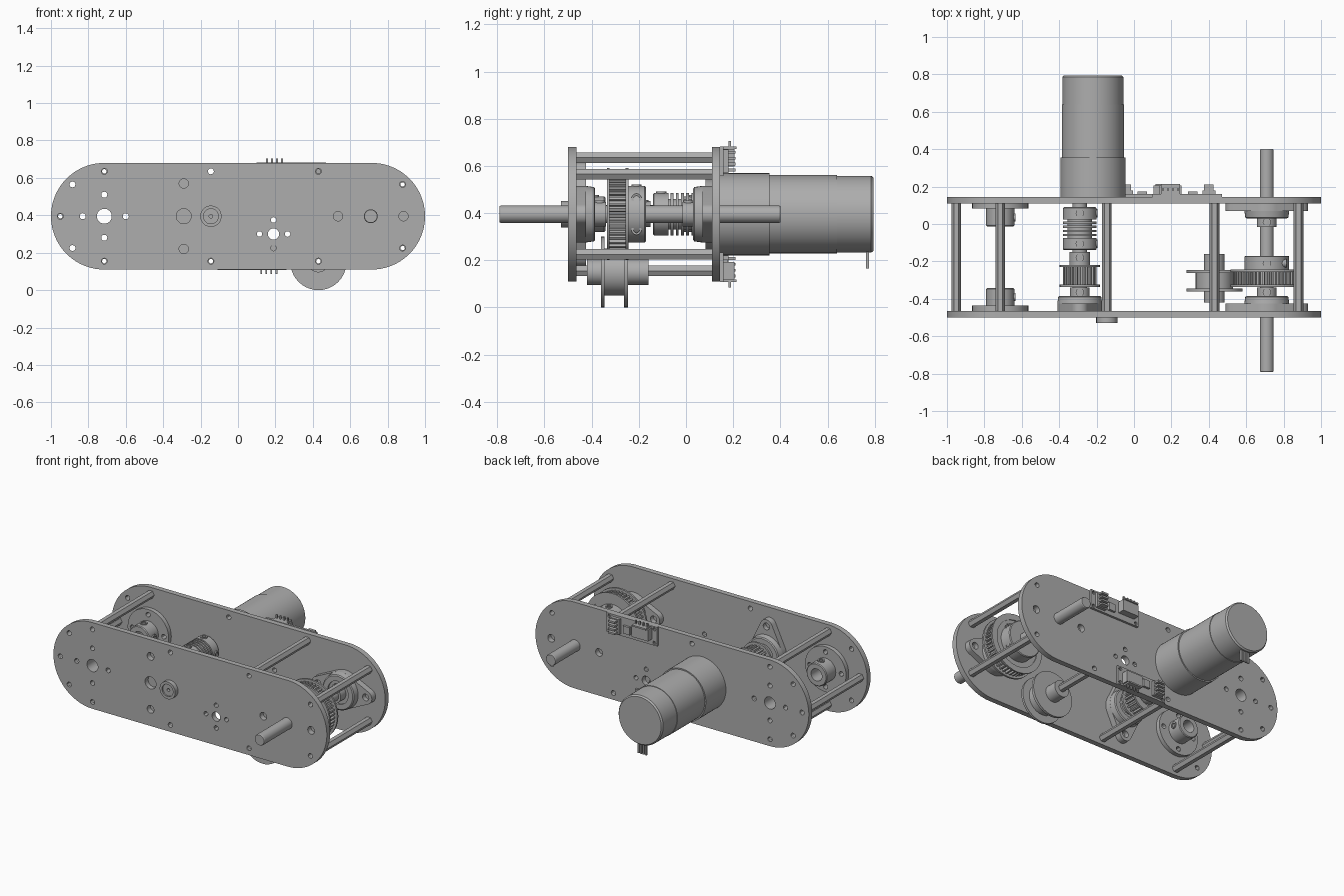
import bpy, bmesh
from math import sin, cos, pi, acos
from mathutils import Matrix

if "Cube" in bpy.data.objects:
    bpy.data.objects.remove(bpy.data.objects["Cube"], do_unlink=True)

grey = bpy.data.materials.new("machined grey")
grey.use_nodes = True
colour = (0.42, 0.42, 0.42, 1)
grey.diffuse_color = colour
grey.node_tree.nodes["Principled BSDF"].inputs["Base Color"].default_value = colour

# Main layout
MID = 0.395
FRONT_OUT, FRONT_IN, BACK_IN, BACK_OUT = -0.5, -0.465, 0.11, 0.145
HUB_X, DRIVE_X, AXLE_X, BOSS_X, ROLLER_X = -0.715, -0.29, 0.71, -0.145, 0.43


def finish(name, bm, matrix=None):
    bmesh.ops.remove_doubles(bm, verts=bm.verts, dist=1e-5)
    bmesh.ops.recalc_face_normals(bm, faces=bm.faces)
    if matrix:
        bm.transform(matrix)
    mesh = bpy.data.meshes.new(name)
    bm.to_mesh(mesh)
    bm.free()
    mesh.materials.clear()
    mesh.materials.append(grey)
    obj = bpy.data.objects.new(name, mesh)
    bpy.context.collection.objects.link(obj)
    bpy.ops.object.select_all(action='DESELECT')
    obj.select_set(True)
    bpy.context.view_layer.objects.active = obj
    bpy.ops.object.shade_smooth_by_angle(angle=pi / 6)
    return obj


def arc(x, z, r, start=0.0, end=2 * pi, n=24):
    full = abs(end - start - 2 * pi) < 1e-6
    steps = n if full else n - 1
    return [(x + r * cos(start + (end - start) * i / steps),
             z + r * sin(start + (end - start) * i / steps)) for i in range(n)]


def extrude(name, loops, y0, y1):
    """Outline with holes in the x-z plane, extruded along y."""
    curve = bpy.data.curves.new(name, 'CURVE')
    curve.dimensions, curve.fill_mode = '2D', 'BOTH'
    curve.extrude = (y1 - y0) / 2
    for loop in loops:
        spline = curve.splines.new('POLY')
        spline.points.add(len(loop) - 1)
        for point, (x, z) in zip(spline.points, loop):
            point.co = (x, z, 0, 1)
        spline.use_cyclic_u = True
    temp = bpy.data.objects.new(name + " outline", curve)
    bpy.context.collection.objects.link(temp)
    bpy.context.view_layer.update()
    source = temp.evaluated_get(bpy.context.evaluated_depsgraph_get())
    mesh = bpy.data.meshes.new_from_object(source)
    bm = bmesh.new()
    bm.from_mesh(mesh)
    bpy.data.objects.remove(temp, do_unlink=True)
    bpy.data.curves.remove(curve)
    bpy.data.meshes.remove(mesh)
    place = Matrix.Translation((0, (y0 + y1) / 2, 0)) @ Matrix.Rotation(pi / 2, 4, 'X')
    return finish(name, bm, place)


def lathe(name, x, z, profile, bore=0.0, n=40):
    """Revolve (y, radius) points about an axis along y."""
    pts = [(profile[0][0], bore)] + profile + [(profile[-1][0], bore)]
    bm = bmesh.new()
    rings = [[bm.verts.new((x + px, y, z + pz)) for px, pz in arc(0, 0, r, n=n)]
             for y, r in pts]
    pairs = list(zip(rings, rings[1:]))
    if bore:
        pairs.append((rings[-1], rings[0]))
    for a, b in pairs:
        for i in range(n):
            j = (i + 1) % n
            bm.faces.new((a[i], a[j], b[j], b[i]))
    bmesh.ops.dissolve_degenerate(bm, dist=1e-6, edges=bm.edges)
    return finish(name, bm)


def box(name, x0, x1, y0, y1, z0, z1):
    return extrude(name, [[(x0, z0), (x1, z0), (x1, z1), (x0, z1)]], y0, y1)


def set_screw(x, y, z, axis):
    """Small socket screw whose axis is 'X' or 'Z'."""
    screw = lathe("set_screw", 0, 0, [(-0.03, 0.022), (0.006, 0.022)], 0.013, 12)
    screw.location = (x, y, z)
    if axis == 'Z':
        screw.rotation_euler.x = pi / 2
    else:
        screw.rotation_euler.z = -pi / 2


# Side plates with their holes
standoffs = [(-0.95, MID)]
for x, rise in ((HUB_X, 0.24), (ROLLER_X, 0.24), (0.88, 0.17)):
    standoffs += [(x, MID + rise), (x, MID - rise)]
standoffs.append((BOSS_X, MID - 0.24))


def cross(x, z, r, size):
    return [arc(x + dx * r, z + dz * r, size, n=12)
            for dx, dz in ((1, 0), (-1, 0), (0, 1), (0, -1))]


outline = arc(1 - 0.285, MID, 0.285, -pi / 2, pi / 2, 40)
outline += [(-x, 2 * MID - z) for x, z in outline]
holes = [arc(x, z, 0.016, n=12) for x, z in standoffs]
holes += [arc(-0.885, MID + s * 0.17, 0.016, n=12) for s in (-1, 1)]
holes += [arc(BOSS_X, MID + 0.24, 0.016, n=12), arc(HUB_X, MID, 0.04), arc(0.19, 0.3, 0.03)]
holes += cross(HUB_X, MID, 0.115, 0.016) + cross(0.19, 0.3, 0.075, 0.015)
holes += [arc(AXLE_X + s * 0.175, MID, 0.025) for s in (-1, 1)]
drive_holes = [arc(DRIVE_X, MID + s * 0.175, 0.025) for s in (-1, 1)]
drive_holes.append(arc(DRIVE_X, MID, 0.04))
extrude("front_plate", [outline] + holes + drive_holes, FRONT_OUT, FRONT_IN)
extrude("back_plate", [outline] + holes, BACK_IN, BACK_OUT)

# Hexagonal standoffs
for x, z in standoffs:
    extrude("standoff", [arc(x, z, 0.026, n=6), arc(x, z, 0.012, n=10)], FRONT_IN, BACK_IN)

# Flanged hubs at the right end
for y, d in ((FRONT_IN, 1), (BACK_IN, -1)):
    extrude("hub_flange", [arc(HUB_X, MID, 0.15, n=40), arc(HUB_X, MID, 0.04)]
            + cross(HUB_X, MID, 0.115, 0.016), *sorted((y, y + d * 0.028)))
    lathe("hub_collar", HUB_X, MID, [(y + d * 0.028, 0.075), (y + d * 0.118, 0.075),
                                     (y + d * 0.123, 0.07)], 0.04)
    set_screw(HUB_X, y + d * 0.075, MID + 0.075, 'Z')
    set_screw(HUB_X + 0.075, y + d * 0.075, MID, 'X')


# Two-bolt flange bearings
def bearing(x, y, d, upright):
    a = acos(0.075 / 0.175)
    right = arc(0.175, 0, 0.045, -a, a, 12)
    top = arc(0, 0, 0.12, a, pi - a, 12)
    shape = right + top
    shape += [(-px, -pz) for px, pz in shape]

    def put(loop):
        return [(x - pz, MID + px) if upright else (x + px, MID + pz) for px, pz in loop]
    bolts = [put(arc(s * 0.175, 0, 0.023, n=16)) for s in (-1, 1)]
    extrude("bearing_base", [put(shape)], *sorted((y, y + d * 0.01)))
    extrude("bearing_flange", [put(shape)] + bolts, *sorted((y + d * 0.01, y + d * 0.04)))
    lathe("bearing_body", x, MID, [(y + d * 0.04, 0.12), (y + d * 0.075, 0.115),
                                   (y + d * 0.08, 0.108)], 0.075)
    lathe("bearing_collar", x, MID, [(y + d * 0.04, 0.09), (y + d * 0.07, 0.09),
                                     (y + d * 0.07, 0.052), (y + d * 0.125, 0.052)], 0.03)
    set_screw(x, y + d * 0.1, MID + 0.052, 'Z')


bearing(AXLE_X, FRONT_IN, 1, False)
bearing(AXLE_X, BACK_IN, -1, False)
bearing(DRIVE_X, FRONT_IN, 1, True)


# Toothed pulleys
def pulley(name, x, y0, y1, root, tip, rim, teeth):
    gear = []
    for i in range(teeth):
        for r, share in ((root, 0), (root, 0.4), (tip, 0.5), (tip, 0.9)):
            angle = 2 * pi * (i + share) / teeth
            gear.append((x + r * cos(angle), MID + r * sin(angle)))
    extrude(name + "_teeth", [gear], y0, y1)
    for y in (y0, y1):
        lathe(name + "_rim", x, MID, [(y - 0.006, rim), (y + 0.006, rim)], tip - 0.025)


pulley("drive_pulley", DRIVE_X, -0.33, -0.225, 0.075, 0.09, 0.107, 20)
pulley("driven_pulley", AXLE_X, -0.33, -0.25, 0.165, 0.18, 0.195, 44)
lathe("driven_pulley_hub", AXLE_X, MID, [(-0.25, 0.12), (-0.175, 0.12), (-0.17, 0.115)])
set_screw(AXLE_X, -0.21, MID + 0.12, 'Z')
for s in (-1, 1):
    set_screw(AXLE_X + 0.099, -0.21, MID + s * 0.066, 'X')

# Shafts
lathe("output_axle", AXLE_X, MID, [(-0.79, 0.034), (-0.785, 0.037), (0.395, 0.037), (0.4, 0.034)])
lathe("drive_shaft", DRIVE_X, MID, [(-0.47, 0.038), (0.15, 0.038)])
lathe("drive_pulley_hub", DRIVE_X, MID, [(-0.225, 0.055), (-0.15, 0.055)])
set_screw(DRIVE_X, -0.18, MID + 0.055, 'Z')

# Flexible coupling with grooved middle
profile = [(-0.14, 0.085), (-0.135, 0.09)]
for i in range(5):
    y = -0.075 + i * 0.022
    profile += [(y, 0.09), (y, 0.065), (y + 0.01, 0.065), (y + 0.01, 0.09)]
profile += [(0.085, 0.09), (0.09, 0.085)]
lathe("flexible_coupling", DRIVE_X, MID, profile)
for y in (-0.105, 0.058):
    set_screw(DRIVE_X, y, MID + 0.09, 'Z')
    set_screw(DRIVE_X + 0.09, y, MID, 'X')

# Geared motor and its terminals
MOTOR_X = -0.22
lathe("motor", MOTOR_X, MID, [(BACK_OUT, 0.174), (0.355, 0.174), (0.355, 0.166), (0.64, 0.166),
                              (0.64, 0.163), (0.785, 0.163), (0.795, 0.155)], n=56)
for i in range(4):
    x = MOTOR_X + (i - 1.5) * 0.018
    box("motor_terminal", x - 0.006, x + 0.006, 0.763, 0.775, 0.165, 0.26)

# Flanged belt roller under the plates
lathe("belt_roller", ROLLER_X, 0.15, [
    (-0.42, 0.055), (-0.36, 0.055), (-0.36, 0.15), (-0.345, 0.15), (-0.345, 0.1),
    (-0.262, 0.1), (-0.262, 0.15), (-0.245, 0.15), (-0.245, 0.055), (-0.16, 0.055)], 0.022)

# Boss on the front plate
lathe("front_boss", BOSS_X, MID, [(FRONT_IN, 0.057), (-0.53, 0.057)], 0.04)
lathe("boss_core", BOSS_X, MID, [(FRONT_IN, 0.042), (-0.52, 0.042)], 0.01)

# Circuit boards, the lower one turned half round
for cx, cz, s in ((0.285, 0.62, 1), (0.075, 0.17, -1)):
    def part(name, x, z, w, h, depth, base=0.16):
        box(name, cx + s * x - w / 2, cx + s * x + w / 2, base, depth,
            cz + s * z - h / 2, cz + s * z + h / 2)
    corners = [(0.165, 0.045), (-0.165, 0.045), (0.165, -0.045), (-0.165, -0.045)]
    rect = [(cx + a * 0.185, cz + b * 0.063) for a, b in ((-1, -1), (1, -1), (1, 1), (-1, 1))]
    extrude("circuit_board", [rect] + [arc(cx + x, cz + z, 0.011, n=10) for x, z in corners],
            BACK_OUT, 0.16)
    part("plug_housing", -0.09, 0.015, 0.12, 0.075, 0.205)
    part("plug_lip", -0.09, 0.057, 0.1, 0.01, 0.215)
    part("pin_header", 0.115, 0, 0.07, 0.1, 0.18)
    for i in range(4):
        part("header_pin", 0.115, (i - 1.5) * 0.025, 0.05, 0.012, 0.21, 0.18)
        part("plug_pin", -0.13 + i * 0.027, 0.065, 0.01, 0.04, 0.19, 0.18)
    part("chip", 0.03, -0.01, 0.05, 0.05, 0.175)
